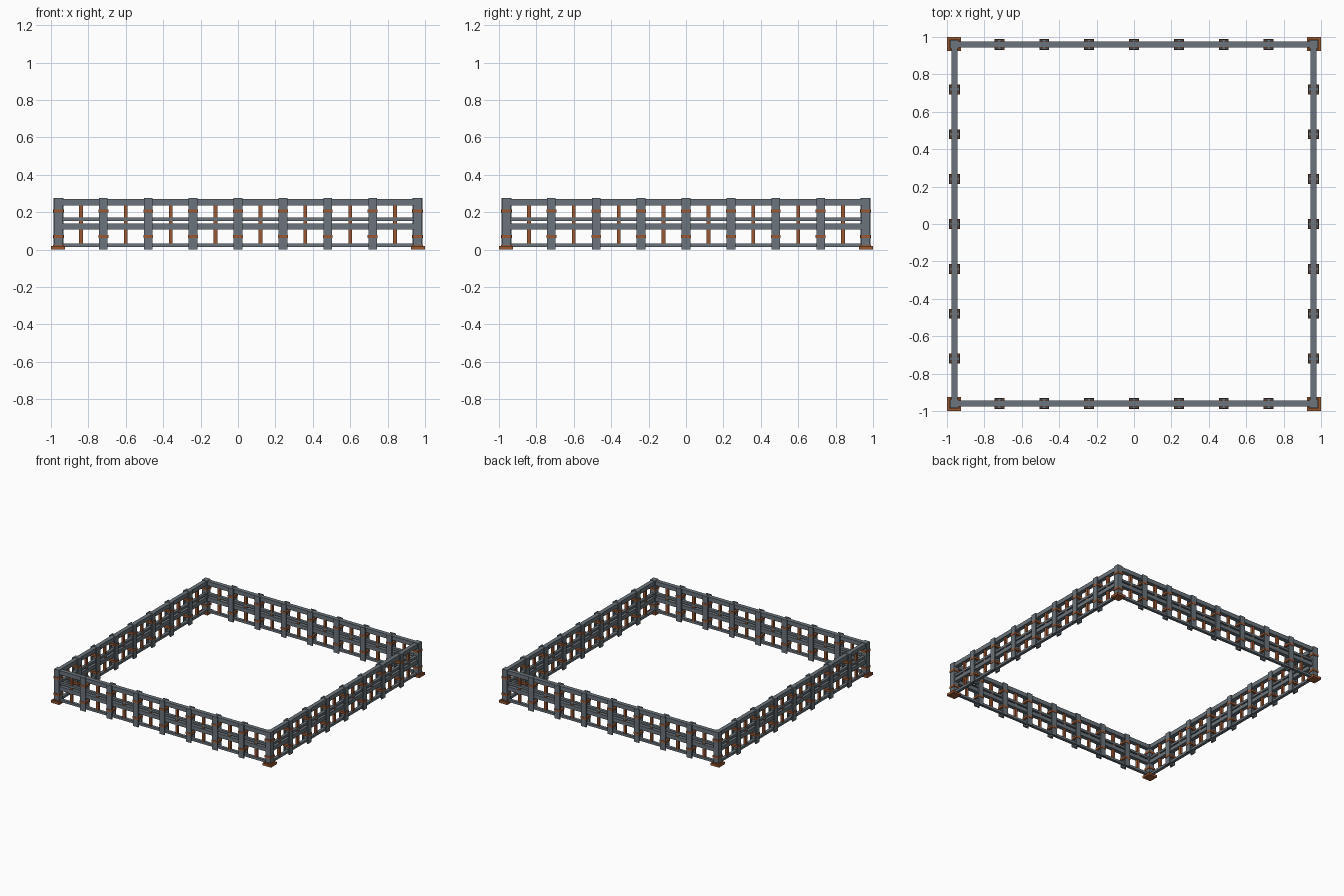
import bpy, bmesh
from mathutils import Matrix, Vector
from math import pi

if "Cube" in bpy.data.objects:
    bpy.data.objects.remove(bpy.data.objects["Cube"])


def material(name, colour):
    m = bpy.data.materials.new(name)
    m.diffuse_color = (*colour, 1)
    m.use_nodes = True
    m.node_tree.nodes["Principled BSDF"].inputs["Base Color"].default_value = m.diffuse_color
    return m


steel = material("blue grey steel", (0.145, 0.175, 0.2))
rust = material("rust orange", (0.32, 0.095, 0.032))

R = 0.96       # distance of each fence line from the centre
STEP = 0.24    # post spacing


def box(bm, centre, size, turn=0):
    """Add a box, then turn it about the vertical axis through the origin."""
    mat = (Matrix.Rotation(turn, 4, 'Z') @ Matrix.Translation(Vector(centre))
           @ Matrix.Diagonal((*size, 1)))
    bmesh.ops.create_cube(bm, size=1, matrix=mat)


def finish(bm, name, mat):
    me = bpy.data.meshes.new(name)
    bm.to_mesh(me)
    bm.free()
    me.materials.append(mat)
    ob = bpy.data.objects.new(name, me)
    bpy.context.collection.objects.link(ob)
    return ob


names = ("rails", "posts", "post_bands", "balusters", "corner_posts",
         "corner_bands", "corner_base_plates")
parts = {n: bmesh.new() for n in names}

for side in range(4):
    turn = side * pi / 2

    # Horizontal rails: bottom, lower middle, upper middle, top
    for z0, z1, depth in ((0.013, 0.032, 0.024), (0.107, 0.139, 0.032),
                          (0.153, 0.171, 0.024), (0.237, 0.271, 0.034)):
        box(parts["rails"], (0, -R, (z0 + z1) / 2),
            (2 * R, depth, z1 - z0), turn)

    # H-section posts with rust coloured bands
    for i in range(-3, 4):
        x = i * STEP
        for s in (-1, 1):
            box(parts["posts"], (x, -R + s * 0.023, 0.138),
                (0.047, 0.009, 0.274), turn)
        box(parts["posts"], (x, -R, 0.138), (0.012, 0.038, 0.274), turn)
        for z in (0.071, 0.207):
            box(parts["post_bands"], (x, -R, z), (0.053, 0.059, 0.017), turn)

    # Thin uprights halfway between the posts
    for i in range(8):
        box(parts["balusters"], ((i - 3.5) * STEP, -R, 0.132),
            (0.02, 0.02, 0.22), turn)

    # Corner post, its bands and stepped base plate
    box(parts["corner_posts"], (-R, -R, 0.138), (0.046, 0.046, 0.275), turn)
    for z in (0.071, 0.207):
        box(parts["corner_bands"], (-R, -R, z), (0.055, 0.055, 0.017), turn)
    box(parts["corner_base_plates"], (-0.9625, -0.9625, 0.01),
        (0.075, 0.075, 0.02), turn)
    box(parts["corner_base_plates"], (-R, -R, 0.022),
        (0.058, 0.058, 0.008), turn)

for n in names:
    grey = n in ("rails", "posts", "corner_posts")
    finish(parts[n], n, steel if grey else rust)
